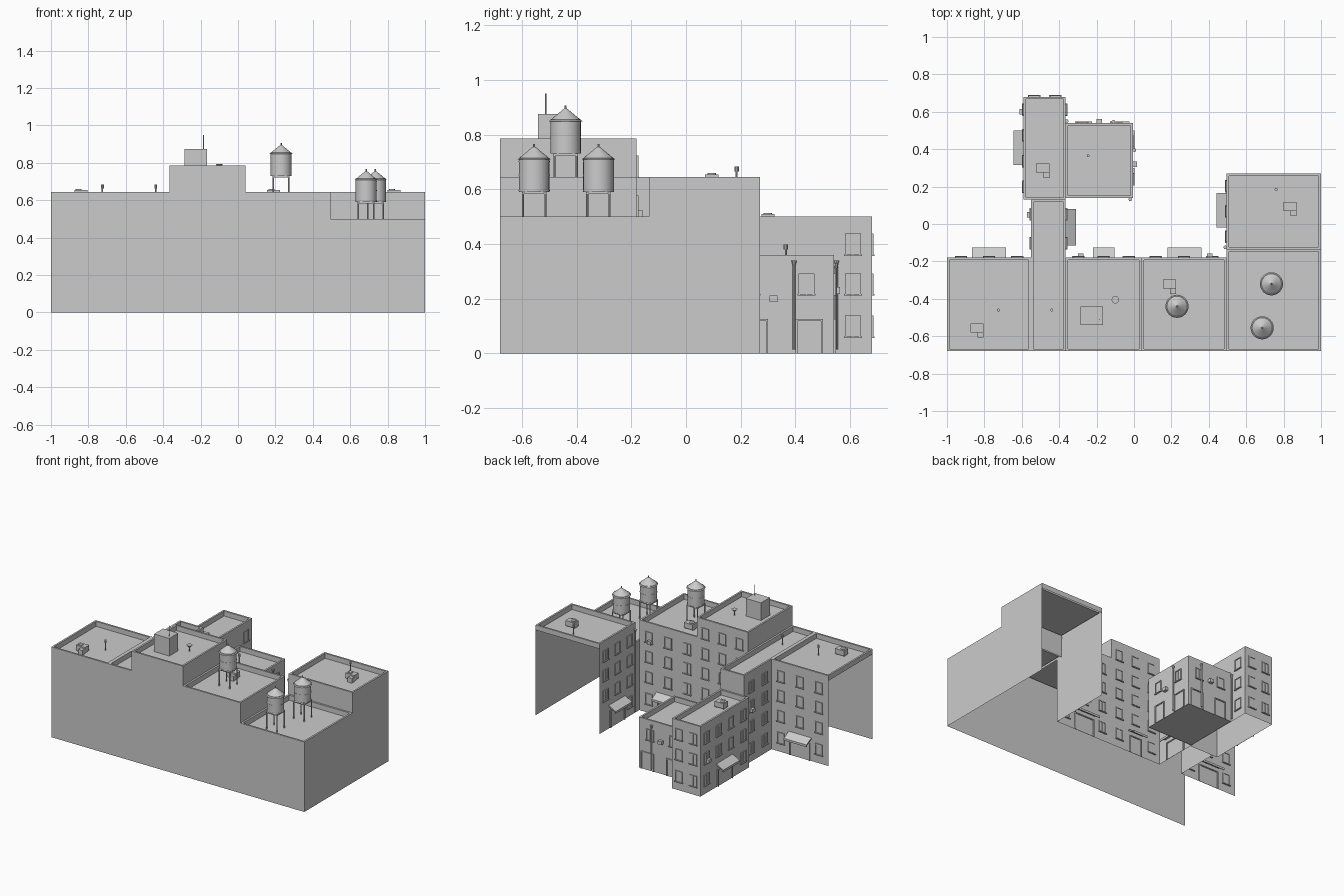
import bpy, bmesh, math
from mathutils import Vector

if "Cube" in bpy.data.objects:
    bpy.data.objects.remove(bpy.data.objects["Cube"])


def make(name, bm, smooth=False, loc=(0, 0, 0)):
    me = bpy.data.meshes.new(name)
    bm.to_mesh(me)
    bm.free()
    ob = bpy.data.objects.new(name, me)
    ob.location = loc
    bpy.context.collection.objects.link(ob)
    if smooth:
        bpy.ops.object.select_all(action='DESELECT')
        ob.select_set(True)
        bpy.context.view_layer.objects.active = ob
        bpy.ops.object.shade_smooth_by_angle(angle=math.radians(35))
    return ob


def quad(bm, *pts):
    bm.faces.new([bm.verts.new(p) for p in pts])


def box(bm, a, b):
    r = bmesh.ops.create_cube(bm, size=1)
    for v in r['verts']:
        v.co = Vector([(p + q) / 2 + c * abs(q - p) for p, q, c in zip(a, b, v.co)])


def cyl(bm, x, y, z0, z1, r, r2=None, n=12):
    res = bmesh.ops.create_cone(bm, cap_ends=True, segments=n, radius1=r,
                                radius2=r if r2 is None else r2, depth=z1 - z0)
    bmesh.ops.translate(bm, verts=res['verts'], vec=(x, y, (z0 + z1) / 2))


# Building shells: outer walls, parapet and sunken flat roof, no ground floor
T, DEPTH = .013, .036


def shell(name, x0, x1, y0, y1, h, zmin, floor=False):
    """zmin: bottom of the S, E, N, W walls; shared walls start at the neighbour's roof."""
    bm = bmesh.new()
    o = [(x0, y0), (x1, y0), (x1, y1), (x0, y1)]
    i = [(x0 + T, y0 + T), (x1 - T, y0 + T), (x1 - T, y1 - T), (x0 + T, y1 - T)]
    for k in range(4):
        a, b, c, d = o[k], o[(k + 1) % 4], i[(k + 1) % 4], i[k]
        quad(bm, (*a, zmin[k]), (*b, zmin[k]), (*b, h), (*a, h))
        quad(bm, (*a, h), (*b, h), (*c, h), (*d, h))
        quad(bm, (*d, h), (*c, h), (*c, h - DEPTH), (*d, h - DEPTH))
    quad(bm, *[(*p, h - DEPTH) for p in i])
    if floor:
        quad(bm, *[(*p, .003) for p in reversed(o)])
    bmesh.ops.remove_doubles(bm, verts=bm.verts, dist=1e-5)
    return make(name, bm)


R = .645 - DEPTH
shell("left_block", -1, -.55, -.68, -.18, .645, (0, R, 0, R))
shell("narrow_block", -.55, -.365, -.68, .13, .645, (0, R, 0, R))
shell("tall_block", -.365, .04, -.68, -.18, .785, (0, R, 0, R))
shell("middle_block", .04, .495, -.68, -.18, .645, (0, .46, 0, R))
shell("low_corner_block", .495, 1, -.68, -.135, .5, (0, 0, .46, .46))
shell("right_wing", .495, 1, -.135, .27, .645, (.46, 0, R, 0))
shell("rear_tower", -.59, -.365, .13, .68, .5, (.464, 0, 0, 0))
shell("rear_annex", -.365, -.005, .14, .54, .36, (0, 0, 0, .324), True)

# Courtyard side walls of the narrow block and the gap beside the right wing
bm = bmesh.new()
for x in (-.55, -.365):
    quad(bm, (x, -.18, 0), (x, .13, 0), (x, .13, .645), (x, -.18, .645))
quad(bm, (-.59, .13, 0), (-.55, .13, 0), (-.55, .13, .5), (-.59, .13, .5))
quad(bm, (.495, -.18, 0), (.495, -.135, 0), (.495, -.135, .5), (.495, -.18, .5))
make("courtyard_side_walls", bm)


# Facade details, placed by position along the wall, distance outwards, height
def on_wall(side, p, u, d, z):
    return {'N': (u, p + d, z), 'S': (u, p - d, z), 'E': (p + d, u, z), 'W': (p - d, u, z)}[side]


def wbox(bm, side, p, u0, u1, d0, d1, z0, z1):
    box(bm, on_wall(side, p, u0, d0, z0), on_wall(side, p, u1, d1, z1))


def window(bm, side, p, u, z, w=.058, h=.076):
    a, b, f, d = u - w / 2, u + w / 2, .006, .006
    wbox(bm, side, p, a, a + f, 0, d, z - h / 2, z + h / 2)
    wbox(bm, side, p, b - f, b, 0, d, z - h / 2, z + h / 2)
    wbox(bm, side, p, a, b, 0, d, z + h / 2 - f, z + h / 2)
    wbox(bm, side, p, a - .004, b + .004, 0, .009, z - h / 2 - .006, z - h / 2)
    wbox(bm, side, p, u - .002, u + .002, 0, .004, z - h / 2, z + h / 2)
    wbox(bm, side, p, a, b, 0, .002, z - h / 2, z + h / 2)


def door(bm, side, p, u0, u1, h=.125):
    f = .007
    wbox(bm, side, p, u0, u0 + f, 0, .008, 0, h)
    wbox(bm, side, p, u1 - f, u1, 0, .008, 0, h)
    wbox(bm, side, p, u0, u1, 0, .008, h - f, h)
    wbox(bm, side, p, u0, u1, 0, .002, 0, h)


def awning(bm, side, p, u0, u1):
    prof = [(0, .165), (.055, .135), (.055, .12), (.05, .12), (.05, .13), (0, .155)]
    ends = [[bm.verts.new(on_wall(side, p, u, d, z)) for d, z in prof] for u in (u0, u1)]
    for k in range(6):
        j = (k + 1) % 6
        bm.faces.new([ends[0][k], ends[0][j], ends[1][j], ends[1][k]])
    bm.faces.new(ends[0])
    bm.faces.new(ends[1])


Z = [.10, .255, .40, .54, .685]
facades = [  # name, side, plane, start, end, columns, storeys, awning span
    ("left_block", 'N', -.18, -1, -.55, 3, 4, (-.865, -.685)),
    ("tall_block", 'N', -.18, -.365, .04, 3, 5, (-.22, -.105)),
    ("middle_block", 'N', -.18, .04, .495, 3, 4, (.18, .36)),
    ("right_wing", 'W', .495, -.135, .27, 3, 4, (-.02, .165)),
    ("narrow_left", 'W', -.55, -.18, .13, 2, 4, None),
    ("narrow_right", 'E', -.365, -.18, .13, 2, 4, (-.115, .08)),
    ("tower_back", 'N', .68, -.59, -.365, 2, 3, None),
    ("tower_left", 'W', -.59, .13, .68, 4, 3, (.315, .5)),
    ("tower_right", 'E', -.365, .54, .68, 1, 3, None),
    ("annex_back", 'N', .54, -.365, -.005, 2, 2, (0, 0)),
    ("annex_right", 'E', -.005, .14, .54, 2, 2, (0, 0)),
]
for name, side, p, u0, u1, cols, rows, aw in facades:
    bm = bmesh.new()
    annex = name.startswith("annex")
    for c in range(cols):
        u = u0 + (c + .5) * (u1 - u0) / cols
        for r in range(rows):
            if r == 0 and (annex or (aw and aw[0] - .04 < u < aw[1] + .04)):
                continue
            window(bm, side, p, u, Z[r])
    if annex:
        m = (u0 + u1) / 2
        door(bm, side, p, m - .13, m - .04)
        door(bm, side, p, m + .06, m + .16)
    elif aw:
        door(bm, side, p, aw[0] + .01, aw[1] - .01)
    make(name + "_windows_and_doors", bm)
    if aw and not annex:
        bm = bmesh.new()
        awning(bm, side, p, *aw)
        make(name + "_awning", bm)

# Air conditioner boxes under windows
bm = bmesh.new()
for side, p, u, z in [('N', -.18, -.285, .37), ('N', -.18, .405, .51), ('W', -.59, .6, .23),
                      ('W', -.55, .05, .37), ('N', .54, -.185, .23), ('E', -.005, .32, .2)]:
    wbox(bm, side, p, u - .015, u + .015, 0, .022, z - .012, z + .012)
make("air_conditioners", bm)

# Downpipes
bm = bmesh.new()
for x, y, z in [(.002, .395, .34), (-.36, .55, .34), (-.02, .132, .34), (-.11, .547, .33),
                (.488, -.125, .6)]:
    cyl(bm, x, y, .015, z, .005, n=8)
    cyl(bm, x, y, z - .02, z, .005, .01, n=8)
make("downpipes", bm, True)

# Water tanks on four braced legs
for k, (x, y, roof, z) in enumerate([(.23, -.44, R, .73), (.735, -.32, .464, .59),
                                     (.685, -.555, .464, .59)]):
    bm = bmesh.new()
    for sx in (-1, 1):
        for sy in (-1, 1):
            cyl(bm, sx * .041, sy * .041, roof, z, .004, n=8)
        box(bm, (sx * .041 - .003, -.045, z - .008), (sx * .041 + .003, .045, z))
        box(bm, (-.045, sx * .041 - .003, z - .008), (.045, sx * .041 + .003, z))
    make(f"tank_legs_{k}", bm, True, (x, y, 0))
    bm = bmesh.new()
    cyl(bm, 0, 0, z, z + .125, .056, n=24)
    for b in (.004, .06, .11):
        cyl(bm, 0, 0, z + b, z + b + .004, .0572, n=24)
    cyl(bm, 0, 0, z + .118, z + .165, .062, .005, n=24)
    cyl(bm, 0, 0, z + .16, z + .176, .004, n=8)
    make(f"water_tank_{k}", bm, True, (x, y, 0))

# Rooftop fan units with an elbow duct
bm = bmesh.new()
for x, y, z in [(-.84, -.56, R), (.19, -.325, R), (.835, .09, R), (-.488, .295, .464)]:
    box(bm, (x - .035, y - .02, z + .008), (x + .035, y + .028, z + .045))
    box(bm, (x + .003, y - .048, z), (x + .035, y - .02, z + .035))
    cyl(bm, x - .012, y + .004, z + .045, z + .05, .016, n=16)
    for s in (-.03, .025):
        box(bm, (x + s, y - .015, z), (x + s + .005, y + .02, z + .008))
make("roof_fan_units", bm)

# Capped vent pipes
bm = bmesh.new()
for x, y, z in [(-.725, -.46, R), (-.44, -.46, R), (-.245, .365, .324), (.76, .185, R)]:
    cyl(bm, x, y, z, z + .06, .004, n=10)
    cyl(bm, x, y, z + .055, z + .074, .008, n=10)
make("vent_pipes", bm, True)

# Stair hut with aerial and a small dish on the tall block
bm = bmesh.new()
box(bm, (-.285, -.54, .749), (-.165, -.44, .875))
make("stair_hut", bm)
bm = bmesh.new()
cyl(bm, -.185, -.512, .875, .95, .0025, n=6)
make("aerial", bm)
bm = bmesh.new()
cyl(bm, -.1, -.405, .749, .78, .004, n=8)
cyl(bm, -.1, -.405, .78, .795, .008, .02, n=16)
make("roof_dish", bm, True)
